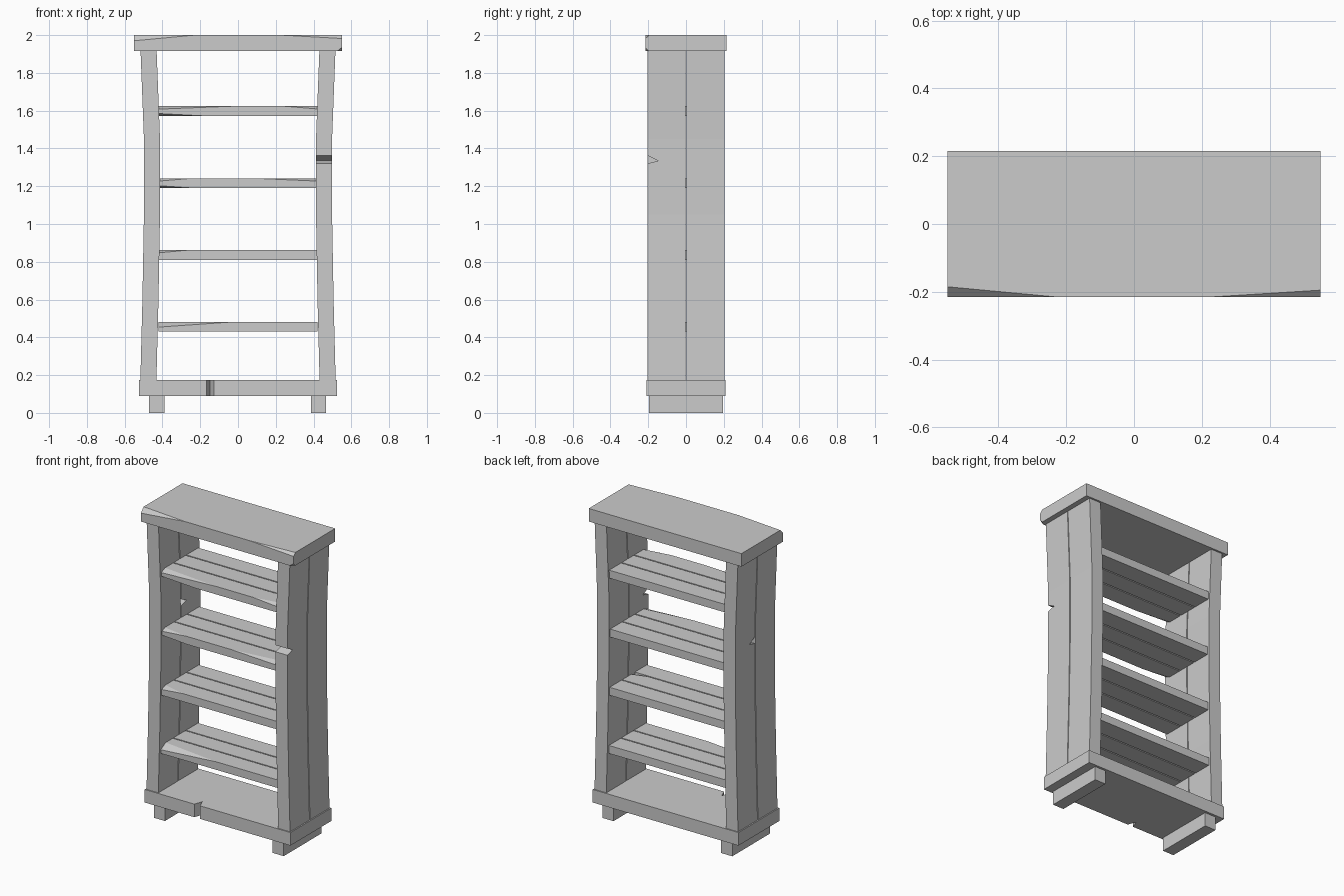
import bpy, bmesh
from mathutils import Vector

if "Cube" in bpy.data.objects:
    bpy.data.objects.remove(bpy.data.objects["Cube"], do_unlink=True)

grey = bpy.data.materials.new("plain grey")
grey.use_nodes = True
GREY = (0.6, 0.6, 0.6, 1)
grey.diffuse_color = GREY
grey.node_tree.nodes["Principled BSDF"].inputs["Base Color"].default_value = GREY


def finish(name, bm):
    bmesh.ops.recalc_face_normals(bm, faces=bm.faces[:])
    mesh = bpy.data.meshes.new(name)
    bm.to_mesh(mesh)
    bm.free()
    mesh.materials.append(grey)
    ob = bpy.data.objects.new(name, mesh)
    bpy.context.collection.objects.link(ob)
    return ob


def prism(bm, outline, offset):
    """Extrude a closed outline along an offset vector."""
    face = bm.faces.new([bm.verts.new(p) for p in outline])
    ext = bmesh.ops.extrude_face_region(bm, geom=[face])
    verts = [v for v in ext["geom"] if isinstance(v, bmesh.types.BMVert)]
    bmesh.ops.translate(bm, verts=verts, vec=offset)


def chip(bm, corner, dx, dy, dz):
    """Slice a splinter off a corner; dx, dy, dz run along its edges."""
    c = Vector(corner)
    a, b, d = c + Vector((dx, 0, 0)), c + Vector((0, dy, 0)), c + Vector((0, 0, dz))
    n = (b - a).cross(d - a).normalized()
    if n.dot(c - a) < 0:
        n = -n
    bmesh.ops.bisect_plane(bm, geom=bm.verts[:] + bm.edges[:] + bm.faces[:],
                           plane_co=a, plane_no=n, clear_outer=True)
    bmesh.ops.holes_fill(bm, edges=[e for e in bm.edges if e.is_boundary])


def board(name, x, y, z, chips=()):
    """Box between (min, max) pairs, with optional chipped corners."""
    bm = bmesh.new()
    prism(bm, [(x[0], y[0], z[0]), (x[1], y[0], z[0]), (x[1], y[1], z[0]), (x[0], y[1], z[0])],
          (0, 0, z[1] - z[0]))
    for sx, sz, dx, dy, dz in chips:
        corner = (x[sx], y[0], z[sz])
        chip(bm, corner, dx * (1 - 2 * sx), dy, dz * (1 - 2 * sz))
    return finish(name, bm)


# Top slab with worn front corners
board("top_slab", (-0.55, 0.55), (-0.215, 0.215), (1.915, 2.0),
      [(0, 1, 0.32, 0.03, 0.03), (1, 1, 0.32, 0.02, 0.018), (1, 0, 0.025, 0.02, 0.02)])

# Base slab with a split in the front edge
bm = bmesh.new()
prism(bm, [(-0.525, -0.21, 0.09), (-0.168, -0.21, 0.09), (-0.148, -0.155, 0.09),
           (-0.128, -0.21, 0.09), (0.525, -0.21, 0.09), (0.525, 0.21, 0.09),
           (-0.525, 0.21, 0.09)], (0, 0, 0.085))
finish("base_slab", bm)

# Runner feet
for side, x in (("right", -0.43), ("left", 0.426)):
    board(side + "_foot", (x - 0.04, x + 0.04), (-0.195, 0.195), (0, 0.09))

# Bowed side planks: (height, inner x)
BOW = [(0.17, 0.432), (0.6, 0.421), (1.05, 0.413), (1.45, 0.413), (1.92, 0.431)]
THICK = 0.085


def side_plank(name, sign, y0, y1, notched):
    bm = bmesh.new()
    outline = [(sign * x, y0, z) for z, x in BOW]
    outline += [(sign * (x + THICK), y0, z) for z, x in reversed(BOW)]
    prism(bm, outline, (0, y1 - y0, 0))
    ob = finish(name, bm)
    if notched:
        # V-shaped nick cut into the front edge of the plank
        bm = bmesh.new()
        prism(bm, [(sign * 0.35, y0 - 0.01, 1.368), (sign * 0.35, y0 + 0.055, 1.335),
                   (sign * 0.35, y0 - 0.01, 1.317)], (sign * 0.25, 0, 0))
        cutter = finish(name + "_cutter", bm)
        cutter.hide_render = True
        mod = ob.modifiers.new("nick", "BOOLEAN")
        mod.object = cutter
        mod.solver = "EXACT"
        bpy.context.view_layer.objects.active = ob
        bpy.ops.object.modifier_apply(modifier=mod.name)
        bpy.data.objects.remove(cutter, do_unlink=True)


for side, sign in (("left", 1), ("right", -1)):
    side_plank(side + "_front_plank", sign, -0.203, -0.003, sign > 0)
    side_plank(side + "_back_plank", sign, 0.003, 0.203, sign < 0)

# Shelves of three slats, the front slat chipped differently on each
SHELVES = [
    (0.43, [(0, 1, 0.40, 0.05, 0.028)]),
    (0.81, [(0, 1, 0.16, 0.04, 0.015)]),
    (1.19, [(0, 1, 0.18, 0.03, 0.015), (1, 1, 0.34, 0.04, 0.015), (0, 0, 0.19, 0.03, 0.013)]),
    (1.572, [(0, 1, 0.40, 0.04, 0.016), (1, 1, 0.18, 0.03, 0.015), (0, 0, 0.25, 0.03, 0.013)]),
]
SLAT, GAP = 0.122, 0.008
for level, (z, chips) in enumerate(SHELVES, 1):
    for i in range(3):
        y = -0.191 + i * (SLAT + GAP)
        worn = chips if i == 0 else [(1, 1, 0.1, 0.03, 0.015)] if (level, i) == (2, 1) else []
        board(f"shelf_{level}_slat_{i + 1}", (-0.422, 0.422), (y, y + SLAT), (z, z + 0.052), worn)
